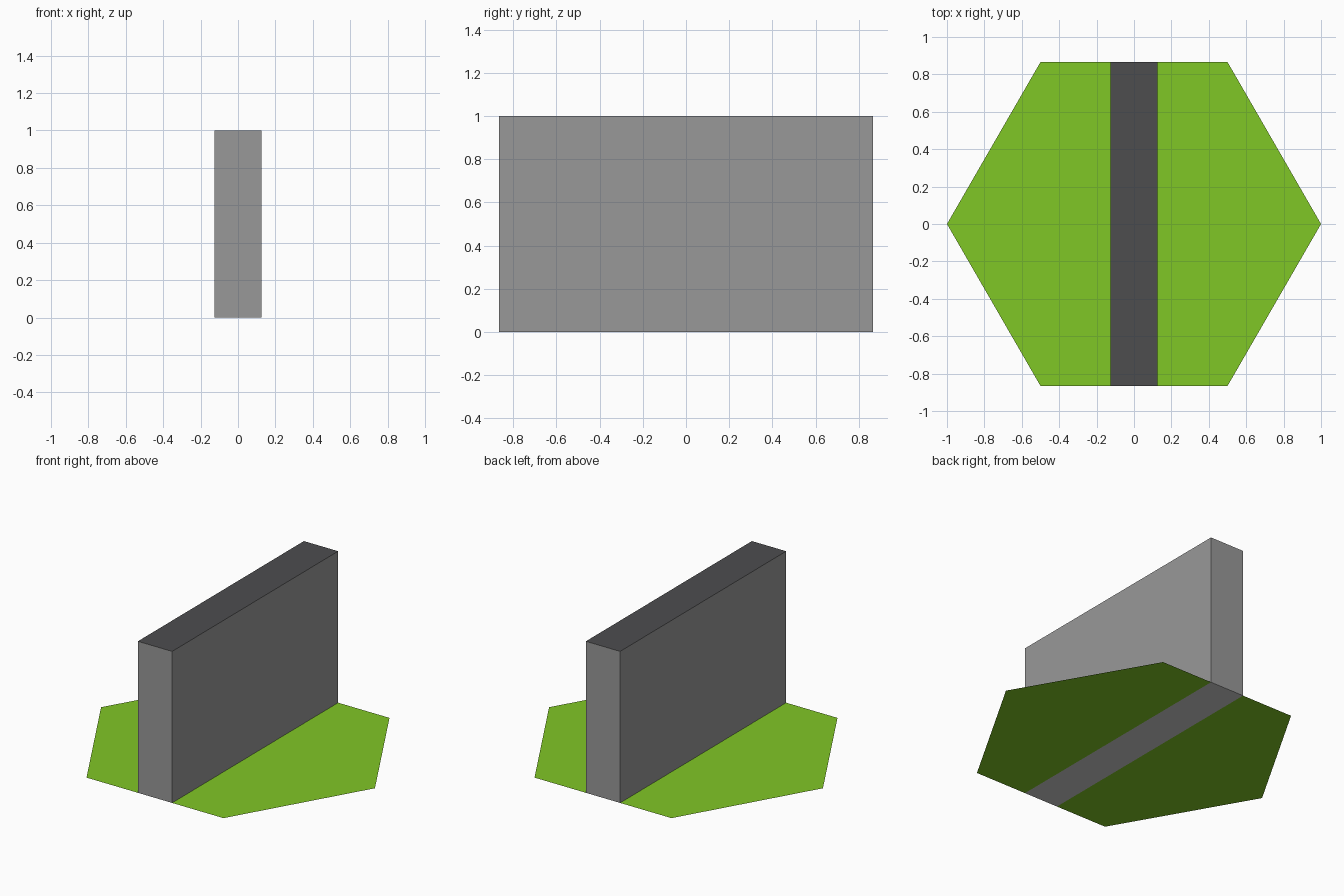
import bpy, bmesh, math

if "Cube" in bpy.data.objects:
    bpy.data.objects.remove(bpy.data.objects["Cube"])

HALF_W = 0.125               # half thickness of the wall
HALF_D = math.sqrt(3) / 2    # half depth of the hexagon
HEIGHT = 1.0


def linear(c):
    c /= 255
    return c / 12.92 if c <= 0.04045 else ((c + 0.055) / 1.055) ** 2.4


def material(name, r, g, b):
    m = bpy.data.materials.new(name)
    m.diffuse_color = (linear(r), linear(g), linear(b), 1)
    m.use_nodes = True
    m.node_tree.nodes["Principled BSDF"].inputs["Base Color"].default_value = m.diffuse_color
    return m


def add_object(name, bm, mats):
    mesh = bpy.data.meshes.new(name)
    bm.to_mesh(mesh)
    bm.free()
    for m in mats:
        mesh.materials.append(m)
    obj = bpy.data.objects.new(name, mesh)
    bpy.context.collection.objects.link(obj)
    return obj


grass = material("grass_green", 128, 199, 38)
side_grey = material("wall_side_grey", 153, 153, 153)
top_grey = material("wall_top_dark_grey", 77, 77, 79)
base_grey = material("wall_base_light_grey", 204, 204, 204)

# Flat ground halves of the hexagon, either side of the wall
for side, name in ((1, "ground_right"), (-1, "ground_left")):
    bm = bmesh.new()
    outline = [(HALF_W, -HALF_D), (0.5, -HALF_D), (1, 0), (0.5, HALF_D), (HALF_W, HALF_D)]
    face = bm.faces.new([bm.verts.new((side * x, y, 0)) for x, y in outline])
    face.normal_update()
    if face.normal.z < 0:
        face.normal_flip()
    add_object(name, bm, [grass])

# Upright wall across the tile, coloured by face direction
bm = bmesh.new()
bmesh.ops.create_cube(bm, size=1)
bmesh.ops.scale(bm, vec=(2 * HALF_W, 2 * HALF_D, HEIGHT), verts=bm.verts)
bmesh.ops.translate(bm, vec=(0, 0, HEIGHT / 2), verts=bm.verts)
bm.normal_update()
for f in bm.faces:
    f.material_index = 1 if f.normal.z > 0.5 else 2 if f.normal.z < -0.5 else 0
add_object("wall", bm, [side_grey, top_grey, base_grey])
